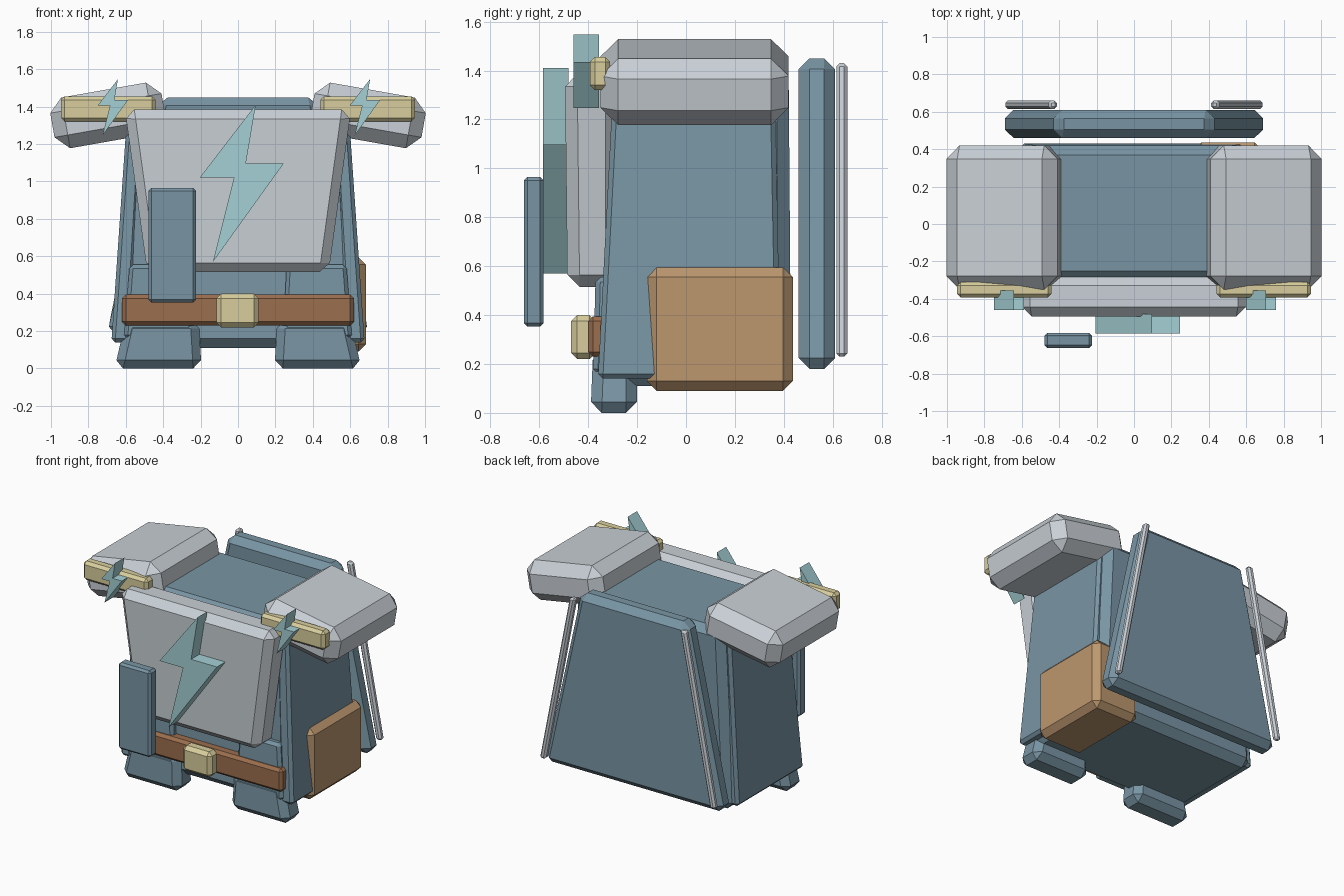
import bpy, bmesh
from math import radians
from mathutils import Matrix

cube = bpy.data.objects.get("Cube")
if cube:
    bpy.data.objects.remove(cube)


def material(name, rgb):
    col = [(c / 255 / 12.92 if c < 11 else ((c / 255 + 0.055) / 1.055) ** 2.4) for c in rgb] + [1]
    m = bpy.data.materials.new(name)
    m.use_nodes = True
    m.diffuse_color = col
    m.node_tree.nodes["Principled BSDF"].inputs["Base Color"].default_value = col
    return m


BLUE = material("slate blue", (121, 149, 164))
GREY = material("light grey", (201, 208, 214))
AQUA = material("pale aqua", (165, 208, 213))
GOLD = material("pale gold", (216, 206, 157))
BROWN = material("belt brown", (155, 110, 78))
TAN = material("pouch tan", (188, 151, 111))


def finish(name, bm, mat):
    bmesh.ops.recalc_face_normals(bm, faces=bm.faces)
    me = bpy.data.meshes.new(name)
    bm.to_mesh(me)
    bm.free()
    me.materials.append(mat)
    ob = bpy.data.objects.new(name, me)
    bpy.context.collection.objects.link(ob)
    return ob


def block(name, mat, z, bottom, top=None, bevel=0.02, side=1):
    """Chamfered box; bottom and top are (x0, x1, y0, y1), side=-1 mirrors x."""
    bm = bmesh.new()
    bmesh.ops.create_cube(bm, size=1)
    for v in bm.verts:
        r = (top or bottom) if v.co.z > 0 else bottom
        v.co = (side * r[v.co.x > 0], r[2 + (v.co.y > 0)], z[v.co.z > 0])
    bmesh.ops.recalc_face_normals(bm, faces=bm.faces)
    bmesh.ops.bevel(bm, geom=bm.edges[:], offset=bevel, segments=1, affect='EDGES')
    return finish(name, bm, mat)


# Lightning outline, relative to its top tip
BOLT = [(0, 0), (-0.30, -0.39), (-0.117, -0.39), (-0.229, -0.84), (0.15, -0.313), (-0.053, -0.313)]


def bolt(name, tip, scale, y0, y1):
    bm = bmesh.new()
    face = bm.faces.new([bm.verts.new((tip[0] + x * scale, y0, tip[1] + z * scale)) for x, z in BOLT])
    ext = bmesh.ops.extrude_face_region(bm, geom=[face])
    bmesh.ops.translate(bm, vec=(0, y1 - y0, 0),
                        verts=[e for e in ext["geom"] if isinstance(e, bmesh.types.BMVert)])
    return finish(name, bm, AQUA)


# Torso and back panel
block("torso", BLUE, (0.11, 1.37), (-0.64, 0.64, -0.34, 0.43), (-0.57, 0.57, -0.30, 0.42), 0.05)
block("back_panel", BLUE, (0.18, 1.45), (-0.70, 0.70, 0.46, 0.61), (-0.42, 0.42, 0.46, 0.61), 0.045)

# Chest plate with emblem
block("chest_plate", GREY, (0.515, 1.385), (-0.485, 0.485, -0.485, -0.28),
      (-0.605, 0.605, -0.495, -0.28), 0.05)
bolt("chest_bolt", (0.095, 1.41), 1, -0.585, -0.48)

# Belt, buckle and hanging block
block("belt", BROWN, (0.23, 0.395), (-0.62, 0.62, -0.40, -0.30))
block("buckle", GOLD, (0.22, 0.40), (-0.115, 0.11, -0.47, -0.37), bevel=0.025)
block("front_block", BLUE, (0.353, 0.965), (-0.478, -0.225, -0.663, -0.582), bevel=0.015)

# Hip pouch
block("hip_pouch", TAN, (0.09, 0.595), (0.32, 0.685, -0.16, 0.437), bevel=0.04)

# Paired parts
for side, label in ((1, "left"), (-1, "right")):
    block(label + "_side_panel", BLUE, (0.14, 1.30), (0.58, 0.677, -0.36, 0.387),
          (0.51, 0.597, -0.30, 0.365), 0.02, side)
    block(label + "_boot", BLUE, (0, 0.26), (0.195, 0.66, -0.39, -0.20),
          (0.21, 0.60, -0.38, -0.20), 0.045, side)
    block(label + "_thigh_flap", BLUE, (0.16, 0.555), (0.24, 0.61, -0.38, -0.25),
          (0.26, 0.58, -0.37, -0.25), 0.02, side)
    pad = block(label + "_shoulder_pad", GREY, (-0.1375, 0.1375), (-0.302, 0.302, -0.35, 0.42),
                bevel=0.072, side=side)
    pad.matrix_world = Matrix.Translation((side * 0.695, 0, 1.353)) @ Matrix.Rotation(
        radians(10) * side, 4, 'Y')
    block(label + "_shoulder_trim", GOLD, (1.32, 1.455), (0.44, 0.947, -0.393, -0.31), None, 0.02, side)
    bolt(label + "_shoulder_bolt", (0.032 + side * 0.674, 1.547), 0.358, -0.46, -0.355)
    block(label + "_back_rod", GREY, (0.23, 1.43), (0.645, 0.69, 0.615, 0.66),
          (0.41, 0.455, 0.615, 0.66), 0.013, side)
